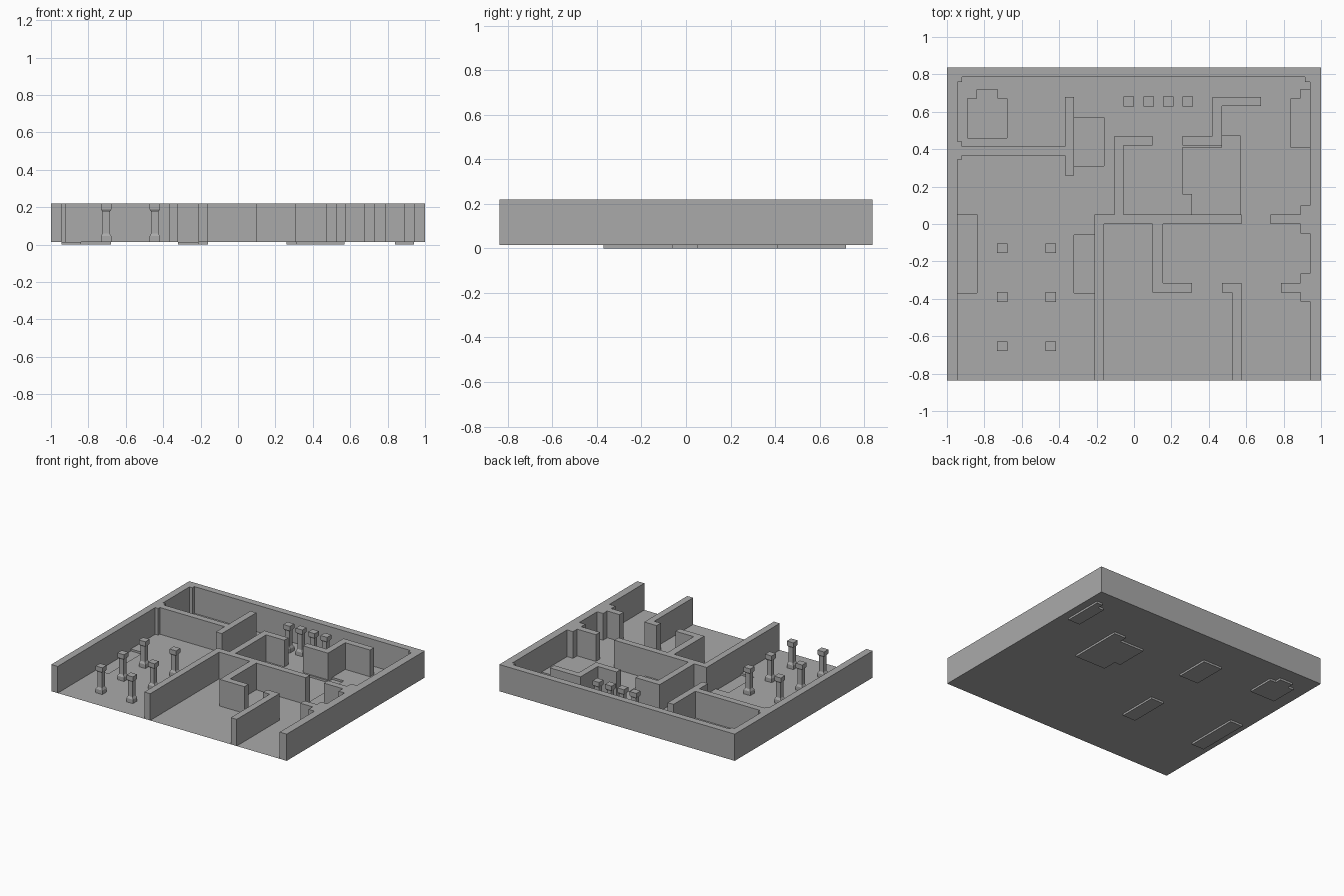
import bpy, bmesh

if "Cube" in bpy.data.objects:
    bpy.data.objects.remove(bpy.data.objects["Cube"])

GROUND, TOP = 0.015, 0.22
X, Y = 1.0, 0.837

stone = bpy.data.materials.new("grey stone")
stone.diffuse_color = (0.4, 0.4, 0.4, 1)
stone.use_nodes = True
stone.node_tree.nodes["Principled BSDF"].inputs["Base Color"].default_value = stone.diffuse_color


def finish(bm, name):
    bmesh.ops.remove_doubles(bm, verts=bm.verts, dist=1e-5)
    bmesh.ops.dissolve_limit(bm, angle_limit=0.01, verts=bm.verts, edges=bm.edges)
    mesh = bpy.data.meshes.new(name)
    bm.to_mesh(mesh)
    bm.free()
    mesh.materials.append(stone)
    bpy.context.collection.objects.link(bpy.data.objects.new(name, mesh))


def terrain(name, rects, base, level, keep_base):
    """Joined rectangles (x0, y0, x1, y1) lifted or sunk from base to level."""
    bm = bmesh.new()
    xs = sorted({-X, X} | {v for r in rects for v in (r[0], r[2])})
    ys = sorted({-Y, Y} | {v for r in rects for v in (r[1], r[3])})

    def inside(i, j):
        if not (0 <= i < len(xs) - 1 and 0 <= j < len(ys) - 1):
            return False
        cx, cy = (xs[i] + xs[i + 1]) / 2, (ys[j] + ys[j + 1]) / 2
        return any(a < cx < c and b < cy < d for a, b, c, d in rects)

    def quad(*pts):
        bm.faces.new([bm.verts.new(p) for p in pts])

    for i in range(len(xs) - 1):
        for j in range(len(ys) - 1):
            a, c, b, d = xs[i], xs[i + 1], ys[j], ys[j + 1]
            full = inside(i, j)
            if not full and not keep_base:
                continue
            z = level if full else base
            quad((a, b, z), (c, b, z), (c, d, z), (a, d, z))
            if not full:
                continue
            sides = (((0, -1), (a, b), (c, b)), ((1, 0), (c, b), (c, d)),
                     ((0, 1), (c, d), (a, d)), ((-1, 0), (a, d), (a, b)))
            for (di, dj), p, q in sides:
                if not inside(i + di, j + dj):
                    quad((*p, base), (*q, base), (*q, level), (*p, level))
    finish(bm, name)


# Walls: outer shell, corner posts, then the room partitions
terrain("walls", [
    (-X, -Y, -.945, Y), (.94, -Y, X, Y), (-X, .785, X, Y),
    (-.945, .76, -.92, .785), (.915, .76, .94, .785), (-.945, .345, -.92, .44),
    (-.945, .365, -.37, .415), (-.37, .26, -.32, .68),
    (.42, .42, .47, .68), (.42, .63, .68, .68), (.26, .42, .47, .47),
    (-.105, .05, -.055, .47), (-.105, .42, .10, .47),
    (-.21, 0, .575, .05), (-.21, -Y, -.16, .05),
    (.10, -.365, .155, 0), (.10, -.365, .31, -.315),
    (.525, -Y, .575, -.315), (.47, -.365, .575, -.315),
    (.73, 0, .94, .05), (.89, -.05, .94, .10),
    (.785, -.365, .94, -.315), (.89, -.415, .94, -.265),
], GROUND, TOP, False)

# Floor: thin sheet with shallow sunken patches
terrain("floor", [
    (.89, .41, .94, .72), (.84, .41, .89, .67),
    (.31, .05, .57, .41), (.26, .16, .31, .41), (.47, .41, .57, .47),
    (-.32, .31, -.16, .57),
    (-.32, -.37, -.21, -.06),
    (-.89, .46, -.68, .67), (-.84, .67, -.73, .72),
    (-.945, -.37, -.84, .05),
], GROUND, 0.0, True)


def column(name, x, y):
    """Square column with flared base and capital."""
    bm = bmesh.new()
    profile = [(.028, GROUND), (.028, .045), (.019, .06),
               (.019, .175), (.028, .188), (.028, TOP)]
    rings = [[bm.verts.new((x + sx * h, y + sy * h * .93, z))
              for sx, sy in ((-1, -1), (1, -1), (1, 1), (-1, 1))]
             for h, z in profile]
    for lo, hi in zip(rings, rings[1:]):
        for k in range(4):
            n = (k + 1) % 4
            bm.faces.new((lo[k], lo[n], hi[n], hi[k]))
    bm.faces.new(rings[0][::-1])
    bm.faces.new(rings[-1])
    finish(bm, name)


# Hall columns: two rows of three
for x in (-.705, -.445):
    for y in (-.13, -.39, -.653):
        column("hall_column", x, y)

# Back room columns: one row of four
for i in range(4):
    column("back_column", -.027 + i * .105, .655)
